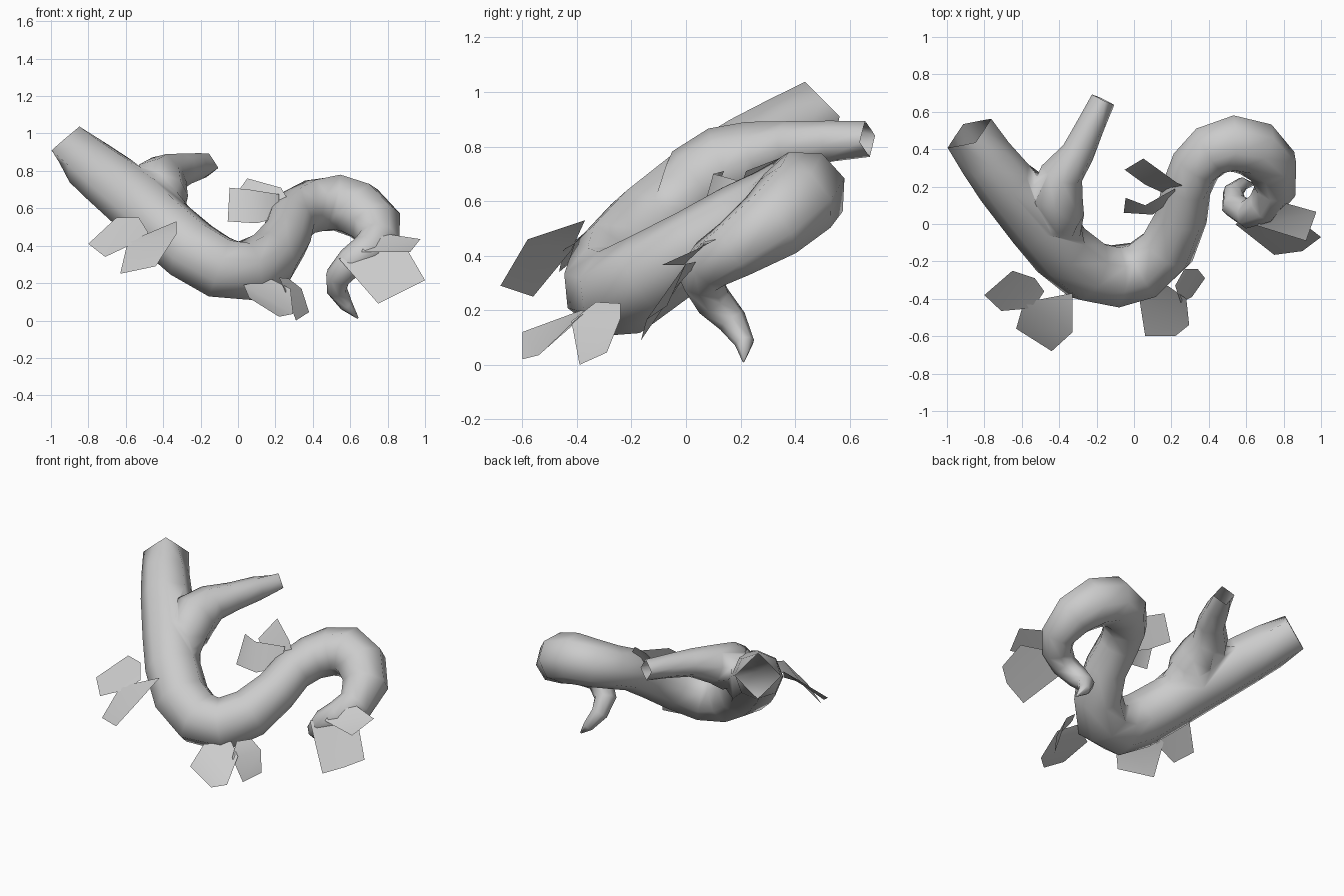
import bpy, bmesh, math
from mathutils import Vector

SIDES = 8


def finish(name, bm):
    me = bpy.data.meshes.new(name)
    bmesh.ops.recalc_face_normals(bm, faces=bm.faces[:])
    for f in bm.faces:
        f.smooth = True
    bm.to_mesh(me)
    bm.free()
    ob = bpy.data.objects.new(name, me)
    bpy.context.collection.objects.link(ob)
    return ob


def tube(name, path, square_ring):
    """Tapered closed tube along (x, y, z, radius) points; one end is squared off."""
    bm = bmesh.new()
    pts = [Vector(p[:3]) for p in path]
    n = len(pts)
    side, rings = None, []
    for i, p in enumerate(pts):
        t = (pts[min(i + 1, n - 1)] - pts[max(i - 1, 0)]).normalized()
        if side is None:
            side = t.cross(Vector((0, 0, 1)))
        side = (side - t * side.dot(t)).normalized()
        up = side.cross(t)
        ring = []
        for k in range(SIDES):
            a = 2 * math.pi * k / SIDES
            r = path[i][3]
            if i == square_ring and k % 2:
                r *= 0.72
            ring.append(bm.verts.new(p + (side * math.cos(a) + up * math.sin(a)) * r))
        rings.append(ring)
    for a, b in zip(rings, rings[1:]):
        for k in range(SIDES):
            m = (k + 1) % SIDES
            bm.faces.new((a[k], a[m], b[m], b[k]))
    bm.faces.new(rings[0])
    bm.faces.new(rings[-1])
    return finish(name, bm)


def leaf(name, *outline):
    """Thin leaf with one soft fold across it."""
    bm = bmesh.new()
    vs = [bm.verts.new(p) for p in outline]
    bm.faces.new(vs[:3] + vs[-1:])
    bm.faces.new(vs[2:])
    return finish(name, bm)


# Winding main stem, pointed at the tail
stem = tube("main_stem", [
    (-0.88, 0.485, 0.91, 0.14), (-0.79, 0.35, 0.835, 0.148), (-0.69, 0.22, 0.755, 0.16),
    (-0.51, 0.01, 0.61, 0.175), (-0.39, -0.14, 0.495, 0.172), (-0.25, -0.25, 0.375, 0.175),
    (-0.10, -0.28, 0.285, 0.174), (0.05, -0.245, 0.265, 0.168), (0.18, -0.13, 0.335, 0.155),
    (0.255, 0.04, 0.44, 0.138), (0.28, 0.19, 0.53, 0.132), (0.33, 0.31, 0.58, 0.138),
    (0.415, 0.395, 0.615, 0.15), (0.53, 0.43, 0.63, 0.16), (0.65, 0.40, 0.59, 0.158),
    (0.74, 0.31, 0.51, 0.142),
    (0.755, 0.18, 0.425, 0.112), (0.69, 0.09, 0.37, 0.095), (0.605, 0.055, 0.315, 0.08),
    (0.535, 0.10, 0.235, 0.07), (0.53, 0.17, 0.16, 0.055), (0.58, 0.215, 0.08, 0.036),
    (0.642, 0.212, 0.012, 0.005)], square_ring=0)

# Side branch, flared where it grows out of the stem
branch = tube("side_branch", [
    (-0.41, -0.07, 0.56, 0.135), (-0.415, 0.04, 0.665, 0.148), (-0.425, 0.15, 0.73, 0.152),
    (-0.385, 0.26, 0.775, 0.122), (-0.30, 0.38, 0.805, 0.09), (-0.23, 0.53, 0.82, 0.076),
    (-0.165, 0.665, 0.828, 0.067)], square_ring=6)

# Fuse the branch into the stem, open both cut ends and soften the join
mod = stem.modifiers.new("fuse", 'BOOLEAN')
mod.operation = 'UNION'
mod.solver = 'EXACT'
mod.object = branch
fused = bpy.data.meshes.new_from_object(
    stem.evaluated_get(bpy.context.evaluated_depsgraph_get()))
stem.modifiers.clear()
bpy.data.objects.remove(branch)
bm = bmesh.new()
bm.from_mesh(fused)
ends = [Vector((-0.88, 0.485, 0.91)), Vector((-0.165, 0.665, 0.828))]
caps = [f for f in bm.faces
        if any((f.calc_center_median() - e).length < 0.02 for e in ends)]
bmesh.ops.delete(bm, geom=caps, context='FACES')
bmesh.ops.remove_doubles(bm, verts=bm.verts[:], dist=0.004)
fork = Vector((-0.42, 0.1, 0.67))
crease = {v for e in bm.edges if len(e.link_faces) == 2
          and e.calc_face_angle_signed(0) < -0.3
          and all((v.co - fork).length < 0.35 for v in e.verts) for v in e.verts}
for _ in range(3):
    bmesh.ops.smooth_vert(bm, verts=list(crease), factor=0.5,
                          use_axis_x=True, use_axis_y=True, use_axis_z=True)
for f in bm.faces:
    f.smooth = True
bm.to_mesh(fused)
bm.free()
stem.data = fused

# Leaf pair on the thick stretch
leaf("leaf_left_outer", (-0.80, -0.38, 0.41), (-0.65, -0.25, 0.55), (-0.53, -0.29, 0.55),
     (-0.48, -0.36, 0.47), (-0.54, -0.45, 0.42), (-0.71, -0.465, 0.34))
leaf("leaf_left_inner", (-0.63, -0.56, 0.25), (-0.44, -0.68, 0.29), (-0.33, -0.58, 0.46),
     (-0.33, -0.37, 0.53), (-0.59, -0.42, 0.42))

# Leaf pair under the low bend
leaf("leaf_low_outer", (0.06, -0.60, 0.12), (0.22, -0.60, 0.02), (0.295, -0.54, 0.035),
     (0.28, -0.40, 0.17), (0.18, -0.33, 0.22), (0.03, -0.41, 0.19))
leaf("leaf_low_inner", (0.31, -0.39, 0.0), (0.38, -0.29, 0.045), (0.34, -0.24, 0.17),
     (0.27, -0.24, 0.225), (0.22, -0.33, 0.23), (0.25, -0.42, 0.16))

# Leaf pair inside the rising bend
leaf("leaf_mid_back", (-0.05, 0.29, 0.62), (0.05, 0.35, 0.76), (0.23, 0.22, 0.71),
     (0.29, 0.19, 0.61), (0.17, 0.16, 0.53), (0.06, 0.21, 0.56))
leaf("leaf_mid_front", (-0.055, 0.06, 0.53), (-0.045, 0.14, 0.71), (0.06, 0.10, 0.70),
     (0.22, 0.19, 0.675), (0.22, 0.14, 0.55), (0.10, 0.05, 0.52))

# Leaf pair beside the tail
leaf("leaf_tail_low", (0.54, 0.0, 0.33), (0.75, -0.165, 0.09), (0.90, -0.145, 0.165),
     (1.0, -0.07, 0.215), (0.91, 0.0, 0.37), (0.70, 0.05, 0.38))
leaf("leaf_tail_high", (0.69, 0.06, 0.455), (0.78, 0.12, 0.465), (0.975, 0.065, 0.435),
     (0.92, -0.09, 0.365), (0.66, -0.01, 0.365))
